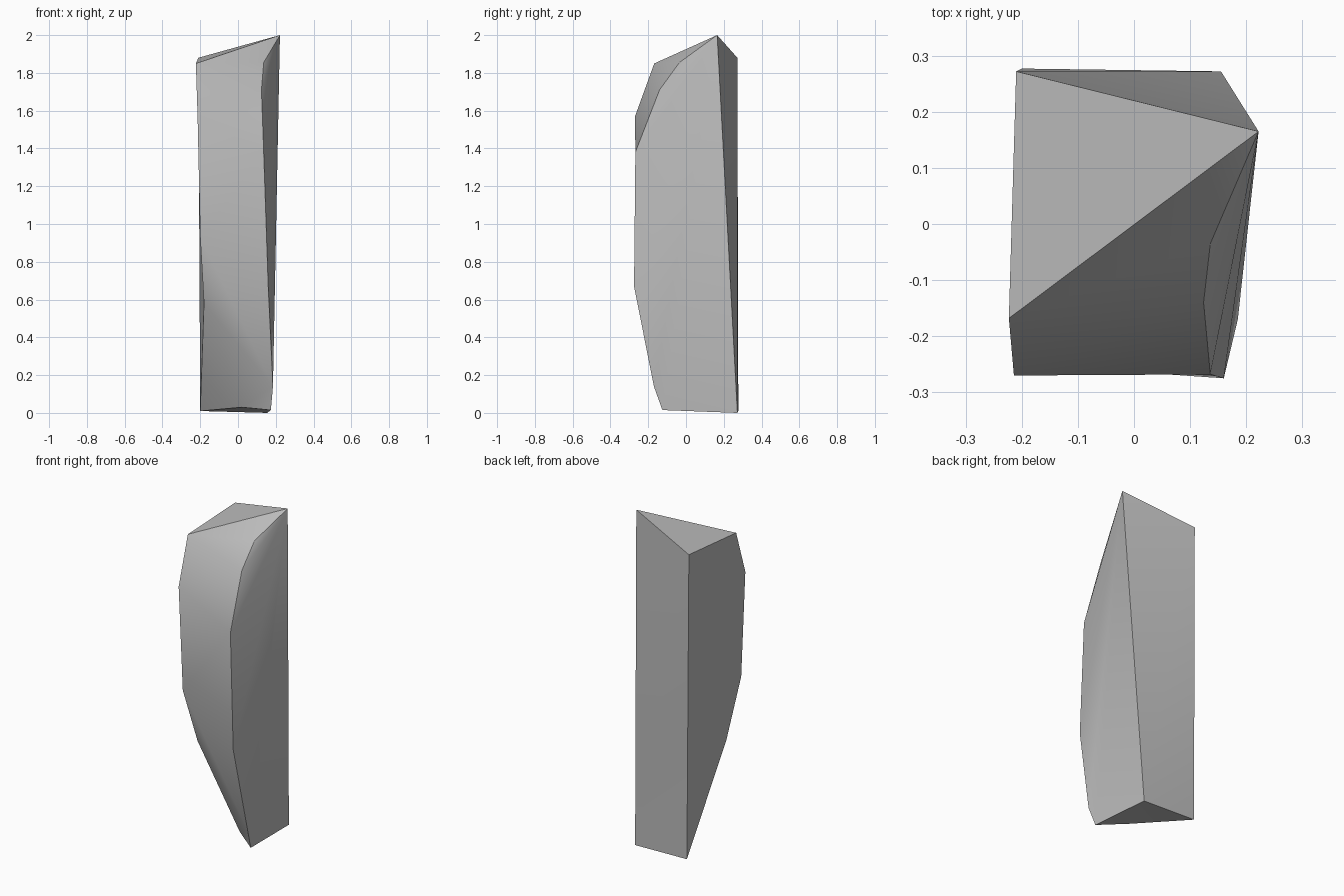
import bpy
import bmesh

default_cube = bpy.data.objects.get("Cube")
if default_cube:
    bpy.data.objects.remove(default_cube, do_unlink=True)

# One plain stone colour
stone = bpy.data.materials.new("stone grey")
stone.use_nodes = True
colour = (0.5, 0.5, 0.5, 1.0)
stone.diffuse_color = colour
stone.node_tree.nodes["Principled BSDF"].inputs["Base Color"].default_value = colour

bm = bmesh.new()


def points(rows):
    """Add a chain of corner points."""
    return [bm.verts.new(row) for row in rows]


def fan(hub, chain):
    """Fill the area between one corner and a chain of points."""
    for first, second in zip(chain, chain[1:]):
        bm.faces.new((hub, first, second))


# Corners of the slanted top and of the foot
peak, back_top = points([(0.222, 0.165, 2.0), (-0.21, 0.272, 1.88)])
back_foot_left, back_foot_right = points([(-0.2, 0.277, 0.01), (0.155, 0.272, 0.0)])
front_foot, foot_middle = points([(0.174, -0.125, 0.015), (0.02, -0.012, 0.03)])

# Chipped front edges, listed from top to bottom
edge_right = points([
    (-0.223, -0.168, 1.85),
    (-0.214, -0.27, 1.57),
    (-0.2, -0.25, 0.93),
    (-0.18, -0.135, 0.58),
])
edge_left = points([
    (0.136, -0.035, 1.855),
    (0.124, -0.14, 1.71),
    (0.136, -0.268, 1.38),
    (0.16, -0.275, 0.67),
    (0.185, -0.17, 0.14),
])
shoulder, brow, belly, notch = edge_right
chip_high, chip_low, chest, waist, ankle = edge_left

# Top, the two sides, back and foot
bm.faces.new((peak, back_top, shoulder))
fan(peak, [*edge_left, front_foot, back_foot_right])
fan(back_top, [*edge_right, back_foot_left])
fan(back_top, [back_foot_left, back_foot_right, peak])
fan(back_foot_right, [back_foot_left, foot_middle, front_foot])

# Chipped front, from the top facet down to the foot
fan(shoulder, [peak, chip_high, chip_low, brow])
fan(brow, [chip_low, chest, belly])
fan(belly, [chest, waist, ankle, notch])
fan(foot_middle, [back_foot_left, notch, ankle, front_foot])

bmesh.ops.recalc_face_normals(bm, faces=bm.faces[:])
mesh = bpy.data.meshes.new("stone_slab")
bm.to_mesh(mesh)
bm.free()
mesh.materials.append(stone)

slab = bpy.data.objects.new("stone_slab", mesh)
bpy.context.collection.objects.link(slab)

# Soft facets on the front, crisp outer edges
bpy.ops.object.select_all(action="DESELECT")
slab.select_set(True)
bpy.context.view_layer.objects.active = slab
bpy.ops.object.shade_smooth_by_angle(angle=0.52)
